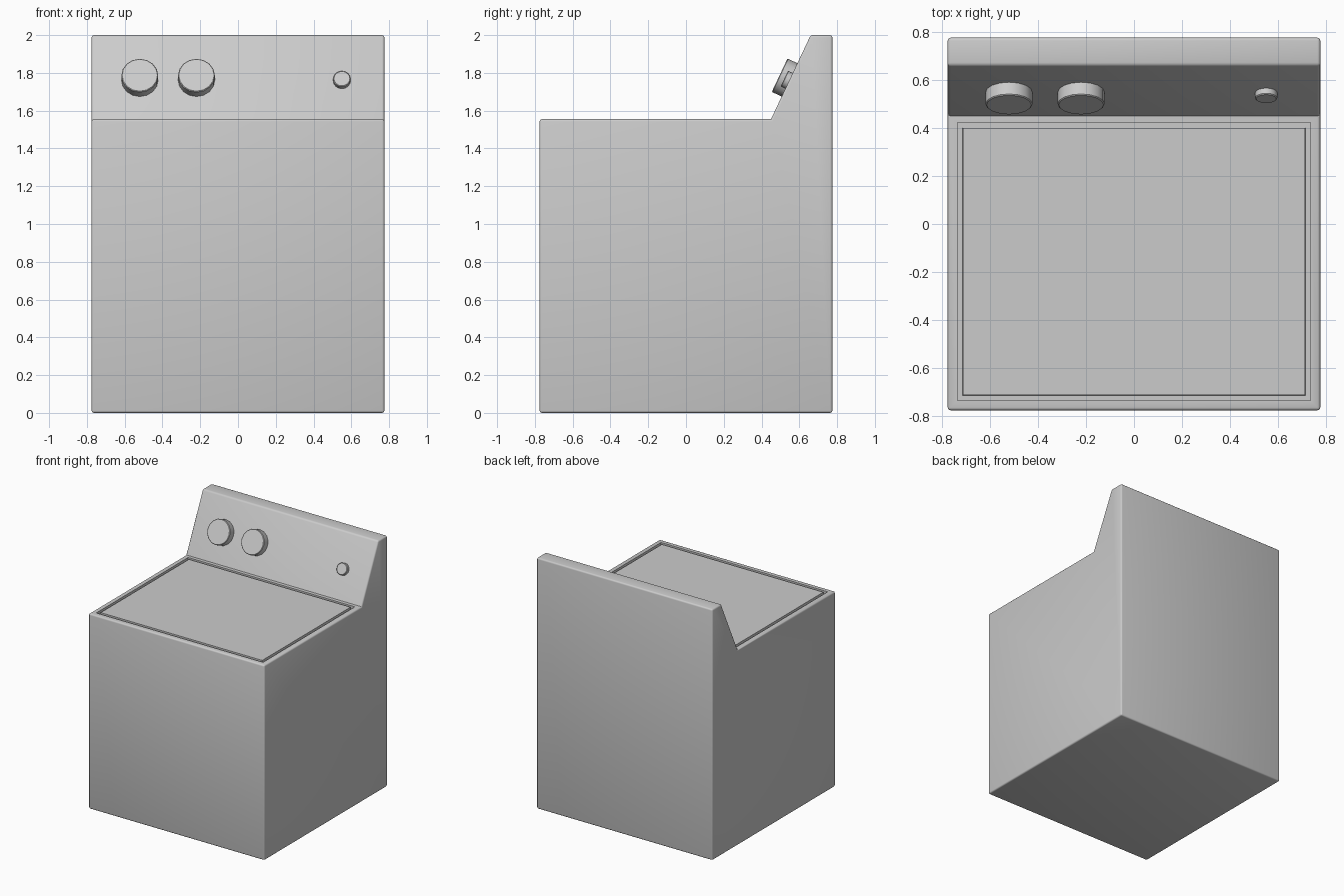
import bpy, bmesh, math
from mathutils import Vector

if "Cube" in bpy.data.objects:
    bpy.data.objects.remove(bpy.data.objects["Cube"])

HALF = 0.775
CREASE, RIDGE = Vector((0, 0.45, 1.555)), Vector((0, 0.66, 2.0))


def finish(bm, name, angle):
    bmesh.ops.recalc_face_normals(bm, faces=bm.faces)
    me = bpy.data.meshes.new(name)
    bm.to_mesh(me)
    bm.free()
    ob = bpy.data.objects.new(name, me)
    bpy.context.collection.objects.link(ob)
    bpy.ops.object.select_all(action='DESELECT')
    ob.select_set(True)
    bpy.context.view_layer.objects.active = ob
    bpy.ops.object.shade_smooth_by_angle(angle=math.radians(angle))
    return ob


# Cabinet with sloped control console: side profile extruded across x
bm = bmesh.new()
profile = [(-HALF, 0), (HALF, 0), (HALF, 2), RIDGE.yz, CREASE.yz, (-HALF, CREASE.z)]
side = bm.faces.new([bm.verts.new((-HALF, y, z)) for y, z in profile])
ext = bmesh.ops.extrude_face_region(bm, geom=[side])['geom']
bmesh.ops.translate(bm, vec=(2 * HALF, 0, 0),
                    verts=[v for v in ext if isinstance(v, bmesh.types.BMVert)])
bmesh.ops.recalc_face_normals(bm, faces=bm.faces)

# Rounded edges everywhere but the inner crease
edges = [e for e in bm.edges
         if not all((v.co.yz - CREASE.yz).length < 1e-4 for v in e.verts)]
bmesh.ops.bevel(bm, geom=edges, offset=0.012, segments=3, profile=0.5, affect='EDGES')

# Lid outlined by a narrow groove in the worktop
bm.normal_update()
top = max((f for f in bm.faces
           if f.normal.z > 0.99 and abs(f.calc_center_median().z - CREASE.z) < 0.01),
          key=lambda f: f.calc_area())
for thickness, depth in ((0.028, 0), (0.0005, -0.02), (0.022, 0), (0.0005, 0.02)):
    bmesh.ops.inset_individual(bm, faces=[top], thickness=thickness, depth=depth,
                               use_even_offset=True)
finish(bm, "washer_cabinet", 35)


# Control knobs standing square on the sloped console
slope = (RIDGE - CREASE).normalized()
normal = Vector((0, -slope.z, slope.y))


def knob(name, x, z, radius, height, sides):
    bm = bmesh.new()
    sunk = 0.01
    bmesh.ops.create_cone(bm, cap_ends=True, segments=sides, radius1=radius,
                          radius2=radius, depth=height + sunk)
    rim = [e for e in bm.edges if all(v.co.z > 0 for v in e.verts)]
    bmesh.ops.bevel(bm, geom=rim, offset=0.004, segments=1, affect='EDGES')
    ob = finish(bm, name, 40)
    base = CREASE + slope * ((z - CREASE.z) / slope.z)
    ob.location = base + normal * (height - sunk) / 2 + Vector((x, 0, 0))
    ob.rotation_euler = normal.to_track_quat('Z', 'Y').to_euler()


knob("cycle_knob", -0.52, 1.763, 0.0975, 0.058, 16)
knob("temperature_knob", -0.22, 1.763, 0.0975, 0.058, 16)
knob("start_button", 0.55, 1.758, 0.046, 0.028, 16)
